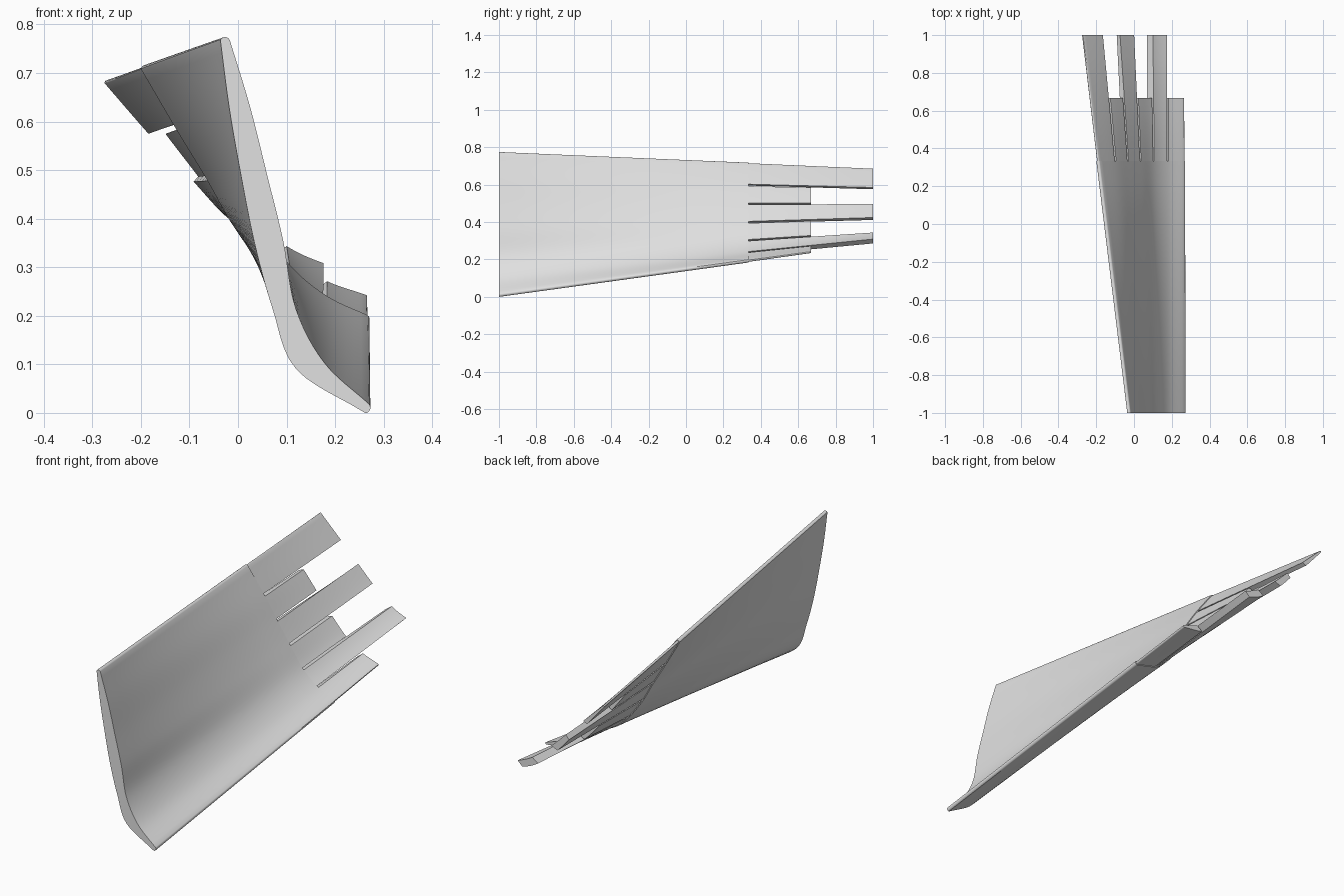
import bpy, bmesh, math
from mathutils import Vector

cube = bpy.data.objects.get("Cube")
if cube:
    bpy.data.objects.remove(cube)

grey = bpy.data.materials.new("plain_grey")
grey.use_nodes = True
colour = (0.75, 0.75, 0.75, 1)
grey.diffuse_color = colour
grey.node_tree.nodes["Principled BSDF"].inputs["Base Color"].default_value = colour

# Root and tip cross-sections (x, z), from the high edge to the low edge
ROOT_UPPER = [(-.017, .768), (.025, .63), (.06, .49), (.093, .355), (.119, .215), (.178, .103), (.27, .018)]
ROOT_LOWER = [(-.036, .765), (-.018, .628), (.006, .49), (.034, .35), (.071, .215), (.12, .09), (.26, .001)]
TIP_UPPER = [(-.268, .684), (-.16, .58), (-.078, .50), (.005, .42), (.096, .346), (.18, .307), (.262, .288)]
TIP_LOWER = [(-.274, .678), (-.18, .57), (-.095, .48), (-.028, .407), (.065, .325), (.157, .284), (.256, .28)]


def along(points, s):
    """Smooth curve through the points, s from 0 to 1."""
    pts = [Vector(p) for p in points]
    pts = [2 * pts[0] - pts[1]] + pts + [2 * pts[-1] - pts[-2]]
    u = s * (len(points) - 1)
    i = min(int(u), len(points) - 2)
    f = u - i
    a, b, c, d = pts[i:i + 4]
    return 0.5 * (2 * b + (c - a) * f + (2 * a - 5 * b + 4 * c - d) * f ** 2
                  + (3 * b - a - 3 * c + d) * f ** 3)


def nose(start, end, outward):
    """Rounded edge between the two surfaces."""
    mid, half = (start + end) / 2, (start - end) / 2
    push = outward.normalized() * half.length * 0.8
    angles = [math.pi * k / 6 for k in range(1, 6)]
    return [mid + half * math.cos(a) + push * math.sin(a) for a in angles]


def section(y, s0, s1, steps, grow):
    t = (y + 1) / 2
    upper, lower = [], []
    for k in range(steps + 1):
        s = s0 + (s1 - s0) * k / steps
        up = along(ROOT_UPPER, s).lerp(along(TIP_UPPER, s), t)
        low = along(ROOT_LOWER, s).lerp(along(TIP_LOWER, s), t)
        out = (up - low).normalized() * grow * t
        upper.append(up + out)
        lower.append(low - out)
    loop = list(upper)
    if s1 == 1:
        loop += nose(upper[-1], lower[-1], upper[-1] - upper[-2])
    loop += lower[::-1]
    if s0 == 0:
        loop += nose(lower[0], upper[0], upper[0] - upper[1])
    return [Vector((p.x, y, p.y)) for p in loop]


def loft(name, y0, y1, s0, s1, steps, rows, grow=0):
    bm = bmesh.new()
    rings = []
    for r in range(rows + 1):
        y = y0 + (y1 - y0) * r / rows
        rings.append([bm.verts.new(p) for p in section(y, s0, s1, steps, grow)])
    n = len(rings[0])
    for a, b in zip(rings, rings[1:]):
        for k in range(n):
            m = (k + 1) % n
            bm.faces.new((a[k], a[m], b[m], b[k]))
    bm.faces.new(rings[0])
    bm.faces.new(rings[-1])
    bmesh.ops.recalc_face_normals(bm, faces=bm.faces)
    mesh = bpy.data.meshes.new(name)
    bm.to_mesh(mesh)
    bm.free()
    mesh.materials.append(grey)
    obj = bpy.data.objects.new(name, mesh)
    bpy.context.collection.objects.link(obj)
    bpy.ops.object.select_all(action='DESELECT')
    obj.select_set(True)
    bpy.context.view_layer.objects.active = obj
    bpy.ops.object.shade_smooth_by_angle(angle=math.radians(35))


# Twisted main panel
loft("blade_body", -1, 0.333, 0, 1, 36, 12, grow=0.006)

# Six slats, alternately long and short, continuing the panel
GAP = 0.008
for k in range(6):
    start = k / 6 + GAP if k else 0
    end = (k + 1) / 6 - GAP if k < 5 else 1
    reach = 0.667 if k % 2 else 1
    loft(f"slat_{k + 1}", 0.32, reach, start, end, 8, 6)
